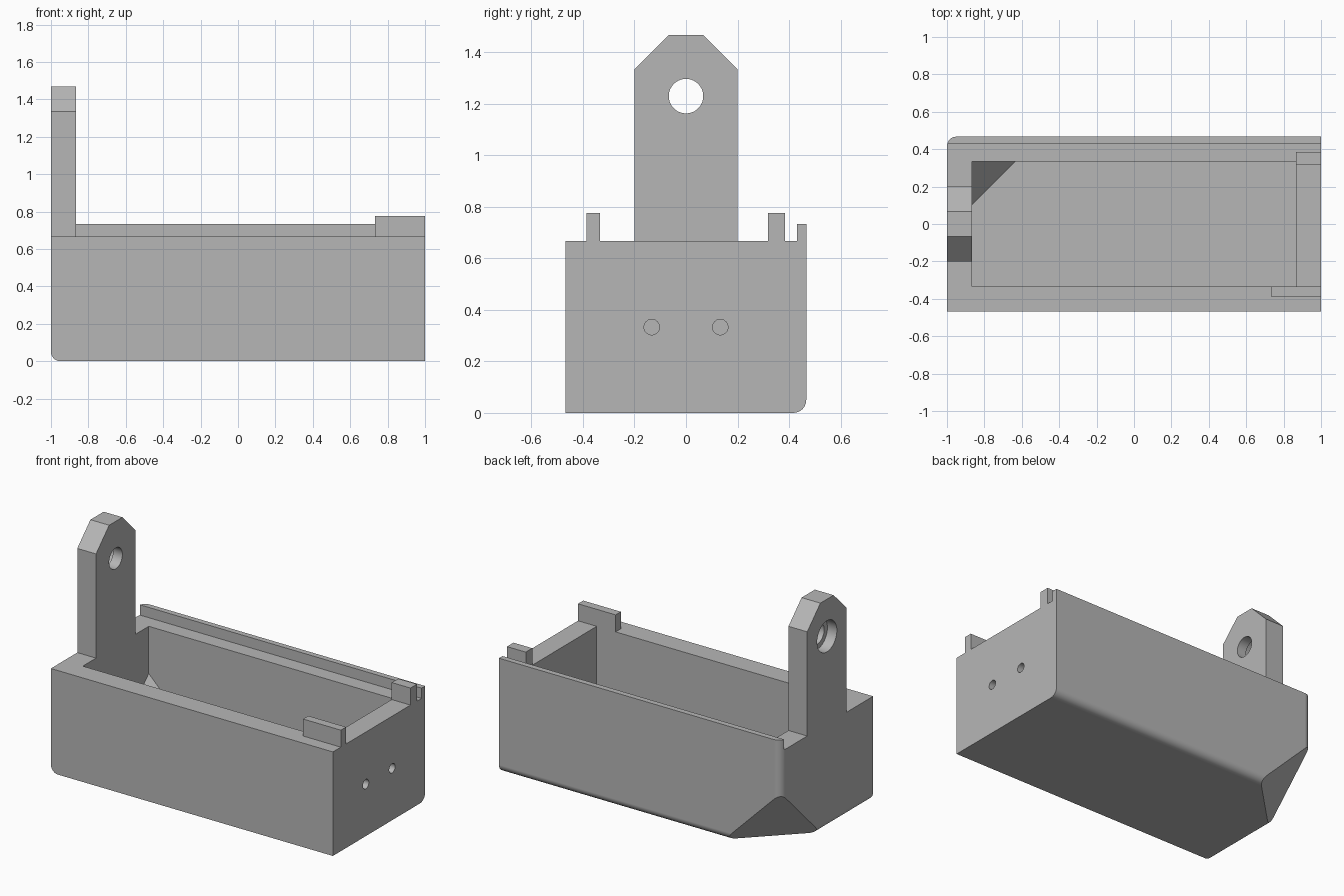
import bpy, bmesh, math
from mathutils import Matrix, Vector

cube = bpy.data.objects.get("Cube")
if cube:
    bpy.data.objects.remove(cube, do_unlink=True)

grey = bpy.data.materials.new("plain grey")
grey.use_nodes = True
grey.diffuse_color = (0.47, 0.47, 0.47, 1)
grey.node_tree.nodes["Principled BSDF"].inputs["Base Color"].default_value = (0.47, 0.47, 0.47, 1)

L, W, H, WALL = 1.0, 0.467, 0.667, 0.133   # half length, half width, height, wall
LIP_TOP = 0.733
INNER_X, INNER_Y = L - WALL, W - WALL
CORNER = Vector((-L, W, 0))
SLANT = Vector((1, -1, 1)).normalized()    # inward normal of the cut-off corner


def box_mesh(lo, hi):
    bm = bmesh.new()
    bmesh.ops.create_cube(bm, size=1)
    for v in bm.verts:
        v.co = [l + (c + 0.5) * (h - l) for l, h, c in zip(lo, hi, v.co)]
    return bm


def slice_corner(bm, distance):
    """Remove everything beyond the slanted plane and close the cut."""
    cut = bmesh.ops.bisect_plane(
        bm, geom=bm.verts[:] + bm.edges[:] + bm.faces[:],
        plane_co=CORNER + SLANT * distance, plane_no=SLANT, clear_inner=True)
    edges = [g for g in cut["geom_cut"] if isinstance(g, bmesh.types.BMEdge)]
    bmesh.ops.contextual_create(bm, geom=edges)


def make(name, bm):
    bmesh.ops.recalc_face_normals(bm, faces=bm.faces[:])
    mesh = bpy.data.meshes.new(name)
    bm.to_mesh(mesh)
    bm.free()
    mesh.materials.append(grey)
    ob = bpy.data.objects.new(name, mesh)
    bpy.context.collection.objects.link(ob)
    return ob


def rod(name, radius, x0, x1, y, z):
    """Round cutter lying along x."""
    bm = bmesh.new()
    bmesh.ops.create_cone(
        bm, cap_ends=True, segments=40, radius1=radius, radius2=radius, depth=x1 - x0,
        matrix=Matrix.Translation(((x0 + x1) / 2, y, z)) @ Matrix.Rotation(math.pi / 2, 4, 'Y'))
    return make(name, bm)


def activate(ob):
    bpy.ops.object.select_all(action='DESELECT')
    ob.select_set(True)
    bpy.context.view_layer.objects.active = ob


def carve(ob, cutter):
    mod = ob.modifiers.new("carve", 'BOOLEAN')
    mod.operation, mod.solver, mod.object = 'DIFFERENCE', 'EXACT', cutter
    activate(ob)
    bpy.ops.object.modifier_apply(modifier=mod.name)
    bpy.data.objects.remove(cutter, do_unlink=True)


def smooth(ob):
    activate(ob)
    bpy.ops.object.shade_smooth_by_angle(angle=math.radians(25))
    ob.modifiers.new("even shading", 'WEIGHTED_NORMAL').keep_sharp = True


# Tray body: three rounded edges meeting at one corner, which is then cut off
bm = box_mesh((-L, -W, 0), (L, W, LIP_TOP))
rounded = []
for e in bm.edges:
    a, b = (v.co for v in e.verts)
    on_left = a.x < 0 and b.x < 0
    on_back = a.y > 0 and b.y > 0
    on_base = a.z < 0.01 and b.z < 0.01
    if on_left + on_back + on_base == 2 and not (a.z > 0.5 and b.z > 0.5):
        rounded.append(e)
bmesh.ops.bevel(bm, geom=rounded, offset=0.05, segments=6, profile=0.5, affect='EDGES')
slice_corner(bm, 0.4 / math.sqrt(3))
tray = make("tray", bm)

# Ledge cut leaves the thin lip along the back
carve(tray, make("ledge_cutter", box_mesh((-1.2, -1, H), (1.2, 0.431, 1))))

# Hollow inside, with a slanted corner parallel to the outer one
bm = box_mesh((-INNER_X, -INNER_Y, WALL), (INNER_X, INNER_Y, 1))
slice_corner(bm, 0.4 / math.sqrt(3) + WALL)
carve(tray, make("hollow_cutter", bm))

# Pair of small holes through the end wall
for side in (-1, 1):
    carve(tray, rod("wall_hole_cutter", 0.03, 0.8, 1.1, side * 0.133, 0.333))
smooth(tray)

# Upright lug with clipped shoulders
profile = [(0.2, H), (0.2, 1.335), (0.067, 1.468)]
outline = profile + [(-y, z) for y, z in reversed(profile)]
bm = bmesh.new()
face = bm.faces.new([bm.verts.new((-L, y, z)) for y, z in outline])
ext = bmesh.ops.extrude_face_region(bm, geom=[face], use_keep_orig=True)
bmesh.ops.translate(bm, vec=(WALL, 0, 0),
                    verts=[g for g in ext["geom"] if isinstance(g, bmesh.types.BMVert)])
lug = make("upright_lug", bm)

# Stepped pin hole, wider on the outside
carve(lug, rod("pin_hole_cutter", 0.067, -1.2, -0.7, 0, 1.23))
carve(lug, rod("counterbore_cutter", 0.1, -1.2, -L + 0.067, 0, 1.23))
smooth(lug)

# Locating tabs on the rim
make("front_tab", box_mesh((0.733, -0.387, H), (L, -INNER_Y, 0.776)))
make("back_tab", box_mesh((INNER_X, 0.319, H), (L, 0.385, 0.776)))
